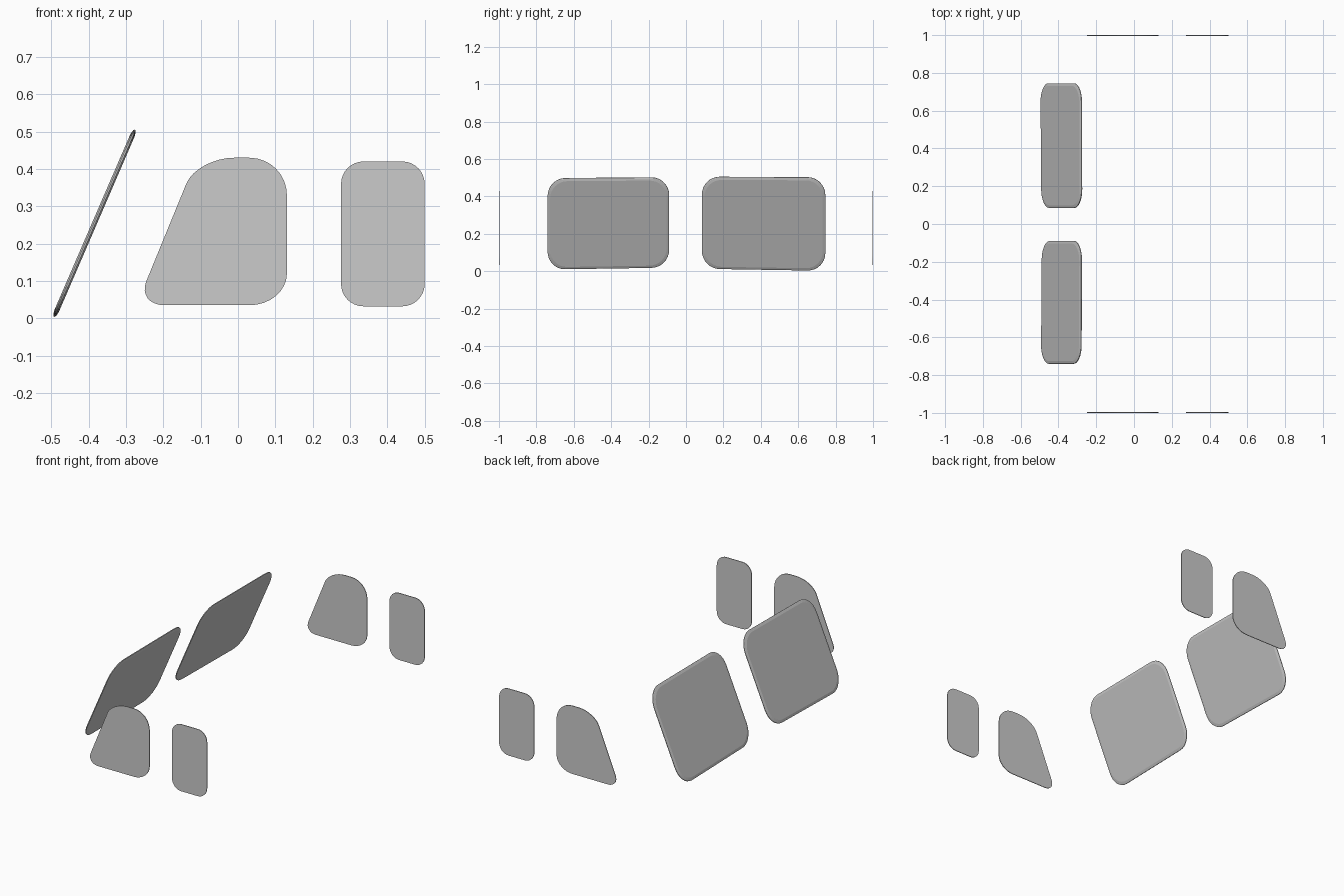
import bpy, bmesh
from mathutils import Vector

if "Cube" in bpy.data.objects:
    bpy.data.objects.remove(bpy.data.objects["Cube"])


def rounded(corners, n=8):
    """Round a polygon; each corner is (u, v, trim_in, trim_out)."""
    pts = []
    k = len(corners)
    for i, (u, v, a, b) in enumerate(corners):
        p = Vector((u, v))
        d0 = (Vector(corners[i - 1][:2]) - p).normalized()
        d1 = (Vector(corners[(i + 1) % k][:2]) - p).normalized()
        p0, p3 = p + d0 * a, p + d1 * b
        p1, p2 = p + d0 * a * 0.45, p + d1 * b * 0.45
        for j in range(n + 1):
            t = j / n
            s = 1 - t
            pts.append(p0 * s**3 + p1 * 3 * s * s * t + p2 * 3 * s * t * t + p3 * t**3)
    return pts


def build(name, outline, layers, place):
    """Skin stacked copies of an outline; layers are (inset, offset)."""
    us, vs = [p.x for p in outline], [p.y for p in outline]
    c = Vector(((min(us) + max(us)) / 2, (min(vs) + max(vs)) / 2))
    w, h = max(us) - min(us), max(vs) - min(vs)
    bm = bmesh.new()
    loops = []
    for inset, off in layers:
        su, sv = 1 - 2 * inset / w, 1 - 2 * inset / h
        loops.append([bm.verts.new(place(c.x + (p.x - c.x) * su, c.y + (p.y - c.y) * sv, off))
                      for p in outline])
    for a, b in zip(loops, loops[1:]):
        for i in range(len(a)):
            j = (i + 1) % len(a)
            bm.faces.new((a[i], a[j], b[j], b[i]))
    bm.faces.new(loops[0][::-1])
    bm.faces.new(loops[-1])
    bmesh.ops.recalc_face_normals(bm, faces=bm.faces)
    me = bpy.data.meshes.new(name)
    bm.to_mesh(me)
    bm.free()
    ob = bpy.data.objects.new(name, me)
    bpy.context.collection.objects.link(ob)


# Slanted windscreen panes with a chamfered rim
slope = Vector((0.216, 0, 0.5))
normal = Vector((-0.5, 0, 0.216)).normalized()


def on_screen(y, z, off):
    return Vector((-0.493, 0, 0.003)) + slope * ((z - 0.003) / 0.5) + Vector((0, y, 0)) + normal * off


r = 0.095
rim = [(0.014, -0.0065), (0.003, -0.004), (0, -0.002), (0, 0.002), (0.003, 0.004), (0.014, 0.0065)]
screens = {
    "windscreen_right": [(0.085, 0.014), (0.745, 0.003), (0.745, 0.502), (0.085, 0.505)],
    "windscreen_left": [(-0.74, 0.01), (-0.09, 0.02), (-0.09, 0.502), (-0.74, 0.497)],
}
for name, quad in screens.items():
    build(name, rounded([(y, z, r, r) for y, z in quad]), rim, on_screen)

# Thin side windows on both sides
door = rounded([(-0.272, 0.035, 0.07, 0.075), (0.131, 0.035, 0.1, 0.085),
                (0.131, 0.43, 0.1, 0.1), (-0.11, 0.43, 0.1, 0.075)])
rear = rounded([(0.276, 0.032, 0.06, 0.06), (0.5, 0.032, 0.06, 0.06),
                (0.5, 0.42, 0.06, 0.06), (0.276, 0.42, 0.06, 0.06)])
for side, s in (("right", 1), ("left", -1)):
    for part, shape in (("door_window", door), ("rear_window", rear)):
        build(f"{part}_{side}", shape, [(0, 0.996), (0, 1.0)],
              lambda x, z, off, s=s: Vector((x, s * off, z)))
